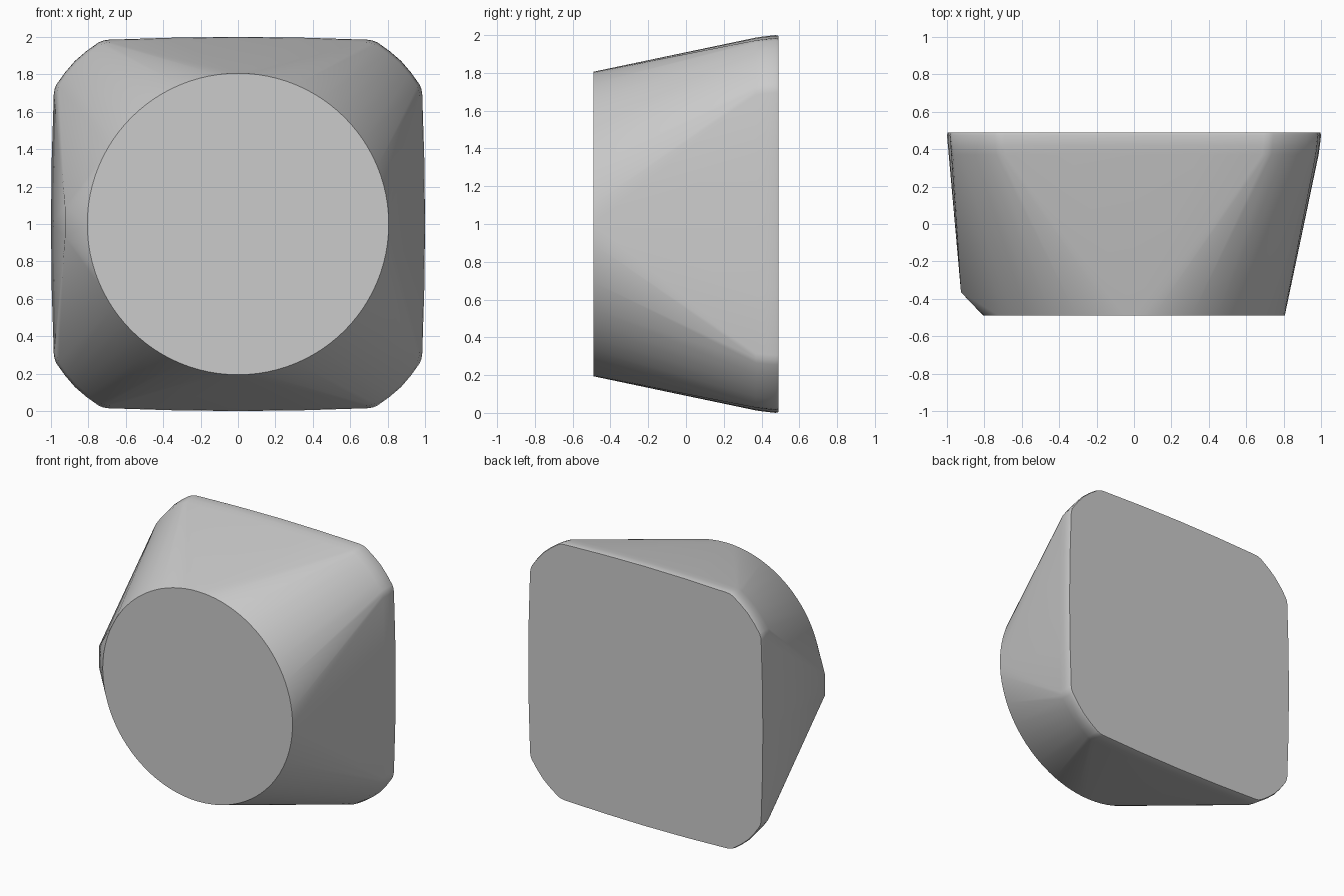
import bpy, bmesh
from math import sin, cos, tau

if "Cube" in bpy.data.objects:
    bpy.data.objects.remove(bpy.data.objects["Cube"])

bm = bmesh.new()


def ring(points, y):
    for x, z in points:
        bm.verts.new((x, y, 1 + z))


# Round front face
N = 96
ring([(0.806 * cos(tau * i / N), 0.806 * sin(tau * i / N)) for i in range(N)], -0.49)

# Rounded-square back outline: half of one quadrant, mirrored eight ways
eighth = [(1.0, 0.0), (0.996, 0.35), (0.985, 0.695), (0.981, 0.72),
          (0.971, 0.745), (0.925, 0.81), (0.872, 0.872)]
outline = {(sx * p, sz * q) for a, b in eighth for p, q in ((a, b), (b, a))
           for sx in (-1, 1) for sz in (-1, 1)}
for y, s in ((0.37, 0.987), (0.42, 0.994), (0.475, 1.0), (0.49, 0.996)):
    ring([(x * s, z * s) for x, z in outline], y)

# Small bulge on the left flank
ring([(-0.925, z) for z in (-0.07, 0.0, 0.09)], -0.365)

# Wrap everything in one skin
bmesh.ops.remove_doubles(bm, verts=bm.verts, dist=0.0005)
res = bmesh.ops.convex_hull(bm, input=bm.verts)
junk = [v for v in bm.verts if not v.link_faces]
bmesh.ops.delete(bm, geom=junk, context='VERTS')
bmesh.ops.dissolve_limit(bm, angle_limit=0.002, verts=bm.verts, edges=bm.edges)
bmesh.ops.recalc_face_normals(bm, faces=bm.faces)

mesh = bpy.data.meshes.new("tapered_shell")
bm.to_mesh(mesh)
bm.free()
shell = bpy.data.objects.new("tapered_shell", mesh)
bpy.context.collection.objects.link(shell)
bpy.context.view_layer.objects.active = shell
shell.select_set(True)
bpy.ops.object.shade_smooth_by_angle(angle=0.52)
